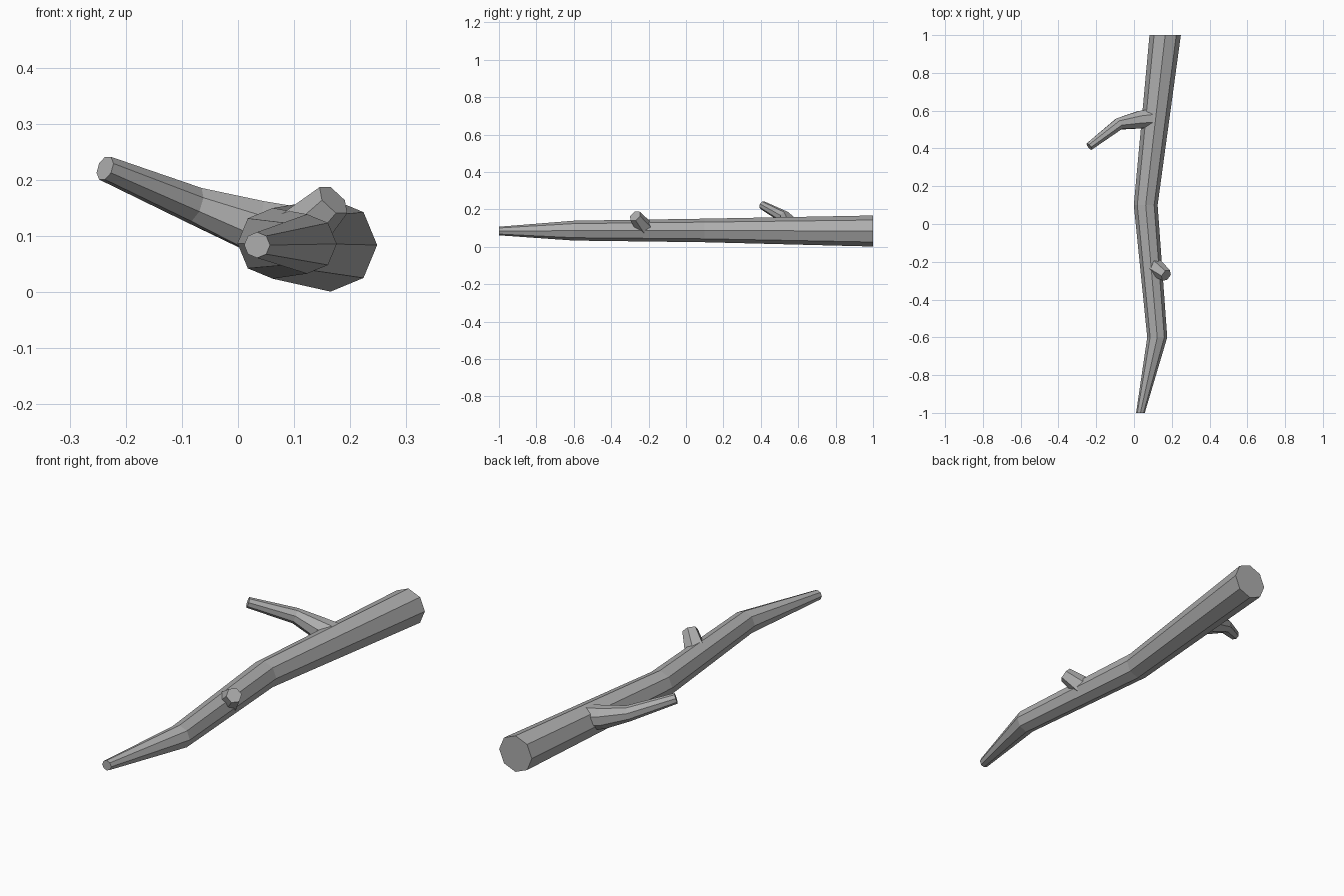
import bpy, bmesh
from math import cos, sin, pi
from mathutils import Vector

cube = bpy.data.objects.get("Cube")
if cube:
    bpy.data.objects.remove(cube, do_unlink=True)

grey = bpy.data.materials.new("plain grey")
grey.use_nodes = True
colour = (0.42, 0.42, 0.42, 1)
grey.diffuse_color = colour
grey.node_tree.nodes["Principled BSDF"].inputs["Base Color"].default_value = colour


def limb(name, path, sides, normal=None, spin=0):
    """Loft faceted rings along (x, y, z, radius) points and cap both ends."""
    bm = bmesh.new()
    points = [Vector(p[:3]) for p in path]
    rings = []
    for i, p in enumerate(points):
        before = points[max(i - 1, 0)]
        after = points[min(i + 1, len(points) - 1)]
        axis = normal or (after - before).normalized()
        side = axis.cross(Vector((0, 0, 1))).normalized()
        up = side.cross(axis)
        r = path[i][3]
        angles = [spin + 2 * pi * k / sides for k in range(sides)]
        rings.append([bm.verts.new(p + r * (side * cos(a) + up * sin(a))) for a in angles])
    for a, b in zip(rings, rings[1:]):
        for k in range(sides):
            n = (k + 1) % sides
            bm.faces.new((a[k], a[n], b[n], b[k]))
    bm.faces.new(rings[0])
    bm.faces.new(rings[-1])
    bmesh.ops.recalc_face_normals(bm, faces=bm.faces)
    mesh = bpy.data.meshes.new(name)
    bm.to_mesh(mesh)
    bm.free()
    mesh.materials.append(grey)
    obj = bpy.data.objects.new(name, mesh)
    bpy.context.collection.objects.link(obj)
    return obj


# Main stem: bent, tapering, every ring square to the length
limb("main_stem", [(0.165, 1, 0.084, 0.083), (0.062, 0.1, 0.087, 0.063),
                   (0.123, -0.6, 0.086, 0.053), (0.034, -1, 0.084, 0.023)],
     8, normal=Vector((0, 1, 0)))

# Long side branch with one bend
limb("side_branch", [(0.115, 0.56, 0.098, 0.056), (0.03, 0.552, 0.118, 0.05),
                     (-0.08, 0.53, 0.156, 0.034), (-0.237, 0.41, 0.221, 0.023)],
     8, spin=pi / 8)

# Short broken twig
limb("twig_stub", [(0.1, -0.22, 0.095, 0.05), (0.17, -0.272, 0.164, 0.034)], 6)
